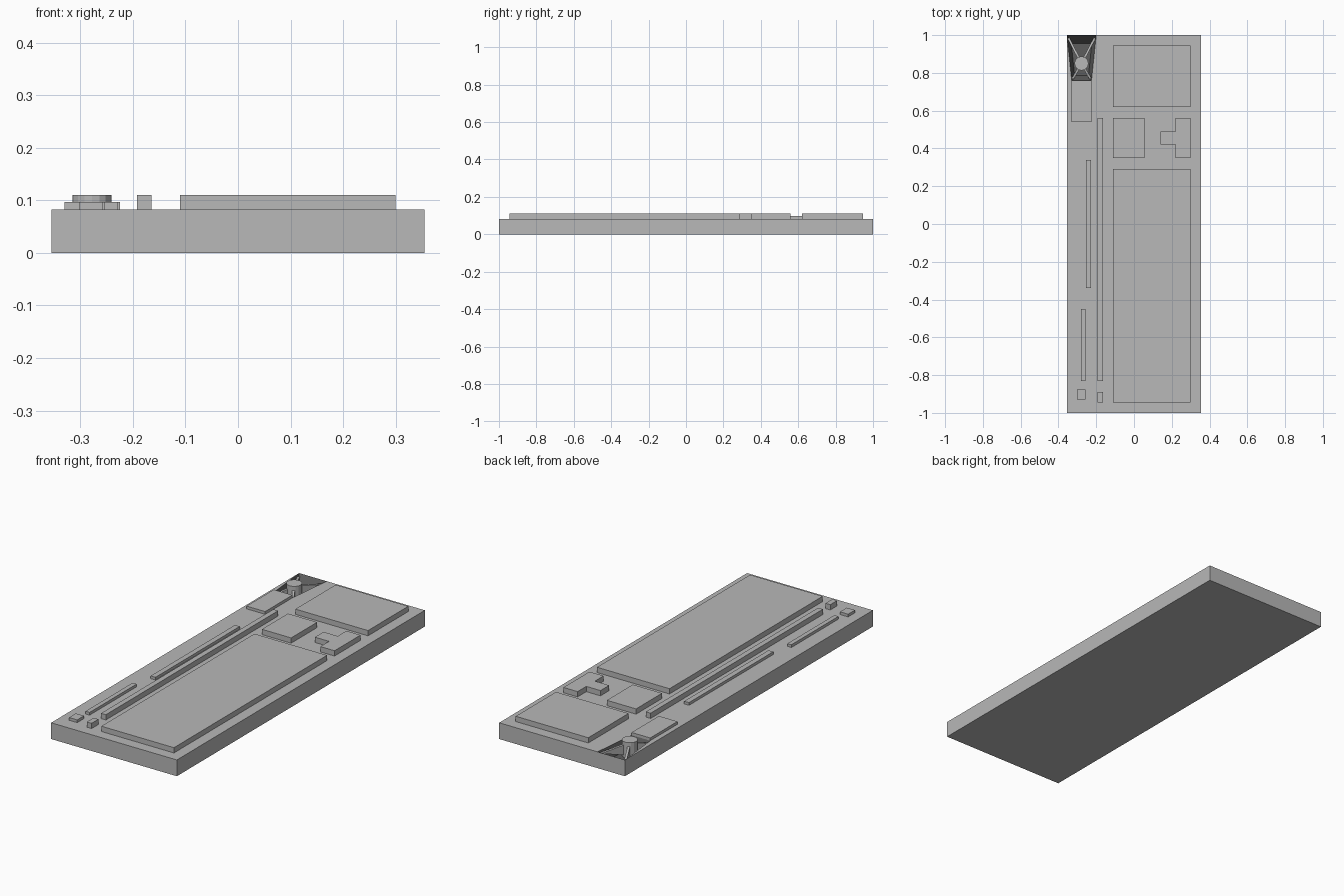
import bpy
import bmesh
from mathutils import Vector

cube = bpy.data.objects.get("Cube")
if cube:
    bpy.data.objects.remove(cube, do_unlink=True)


def make_material(name, value):
    material = bpy.data.materials.new(name)
    material.use_nodes = True
    colour = (value, value, value, 1)
    material.diffuse_color = colour
    material.node_tree.nodes["Principled BSDF"].inputs["Base Color"].default_value = colour
    return material


grey = make_material("plain grey", 0.48)
dark = make_material("dark grey", 0.11)

BASE_TOP = 0.083
LOW_TOP = 0.097
HIGH_TOP = 0.11


def finish(name, bm, *materials):
    mesh = bpy.data.meshes.new(name)
    bm.to_mesh(mesh)
    bm.free()
    for material in materials:
        mesh.materials.append(material)
    obj = bpy.data.objects.new(name, mesh)
    bpy.context.collection.objects.link(obj)
    return obj


def prism(name, outline, bottom, top, material):
    """Extrude a flat outline upwards."""
    bm = bmesh.new()
    face = bm.faces.new([bm.verts.new((x, y, bottom)) for x, y in outline])
    extruded = bmesh.ops.extrude_face_region(bm, geom=[face])["geom"]
    for vert in extruded:
        if isinstance(vert, bmesh.types.BMVert):
            vert.co.z = top
    bmesh.ops.recalc_face_normals(bm, faces=bm.faces)
    return finish(name, bm, material)


def block(name, left, right, front, back, top):
    outline = [(left, front), (right, front), (right, back), (left, back)]
    return prism(name, outline, BASE_TOP, top, grey)


# Slab with a tapered recess in its rear corner
HALF = 0.355
rim_points = [(-HALF, 1), (-0.33, 0.76), (-0.225, 0.76), (-0.2, 1)]
knob_centre = Vector((-0.278, 0.85))
FLOOR = 0.03

bm = bmesh.new()
low = [bm.verts.new((x, y, 0)) for x, y in [(-HALF, -1), (HALF, -1), (HALF, 1), (-HALF, 1)]]
high = [bm.verts.new((x, y, BASE_TOP)) for x, y in [(-HALF, -1), (HALF, -1), (HALF, 1)]]
rim = [bm.verts.new((x, y, BASE_TOP)) for x, y in rim_points]
bm.faces.new(low)
bm.faces.new(high + rim[::-1])
bm.faces.new([low[0], low[1], high[1], high[0]])
bm.faces.new([low[1], low[2], high[2], high[1]])
bm.faces.new([low[2], low[3], rim[0], rim[3], high[2]])
bm.faces.new([low[3], low[0], high[0], rim[0]])
floor = []
for point in rim_points:
    x, y = knob_centre.lerp(Vector(point), 0.7)
    floor.append(bm.verts.new((x, y, FLOOR)))
lining = [bm.faces.new(floor)]
for i in range(len(rim)):
    j = (i + 1) % len(rim)
    lining.append(bm.faces.new([rim[i], rim[j], floor[j], floor[i]]))
for face in lining:
    face.material_index = 1
bmesh.ops.recalc_face_normals(bm, faces=bm.faces)
finish("slab", bm, grey, dark)

# Knob post standing in the recess
bpy.ops.mesh.primitive_cylinder_add(
    vertices=16, radius=0.037, depth=HIGH_TOP - FLOOR,
    location=(*knob_centre, (HIGH_TOP + FLOOR) / 2))
knob = bpy.context.object
knob.name = "knob"
knob.data.materials.append(grey)

# Thin fins from the post to the recess corners
for number, point in enumerate(rim_points):
    tip = knob_centre.lerp(Vector(point), 0.9)
    bm = bmesh.new()
    bm.faces.new([bm.verts.new(co) for co in (
        (*knob_centre, FLOOR), (*tip, BASE_TOP - 0.01), (*knob_centre, LOW_TOP))])
    fin = finish(f"fin_{number}", bm, grey)
    thickness = fin.modifiers.new("thickness", "SOLIDIFY")
    thickness.thickness = 0.012
    thickness.offset = 0

# Large raised panels
block("main_panel", -0.11, 0.3, -0.945, 0.29, HIGH_TOP)
block("rear_panel", -0.11, 0.3, 0.62, 0.945, HIGH_TOP)
block("square_panel", -0.11, 0.055, 0.35, 0.56, HIGH_TOP)

# T-shaped panel
prism("tee_panel", [
    (0.3, 0.35), (0.3, 0.56), (0.22, 0.56), (0.22, 0.49),
    (0.14, 0.49), (0.14, 0.42), (0.22, 0.42), (0.22, 0.35),
], BASE_TOP, HIGH_TOP, grey)

# Side rails and small blocks
block("long_rail", -0.192, -0.165, -0.83, 0.56, HIGH_TOP)
block("rail_end_block", -0.192, -0.165, -0.945, -0.89, HIGH_TOP)
block("middle_rail", -0.255, -0.228, -0.34, 0.34, LOW_TOP)
block("front_rail", -0.28, -0.257, -0.83, -0.45, LOW_TOP)
block("corner_block", -0.303, -0.257, -0.93, -0.875, LOW_TOP)
block("knob_plate", -0.33, -0.225, 0.54, 0.76, LOW_TOP)
